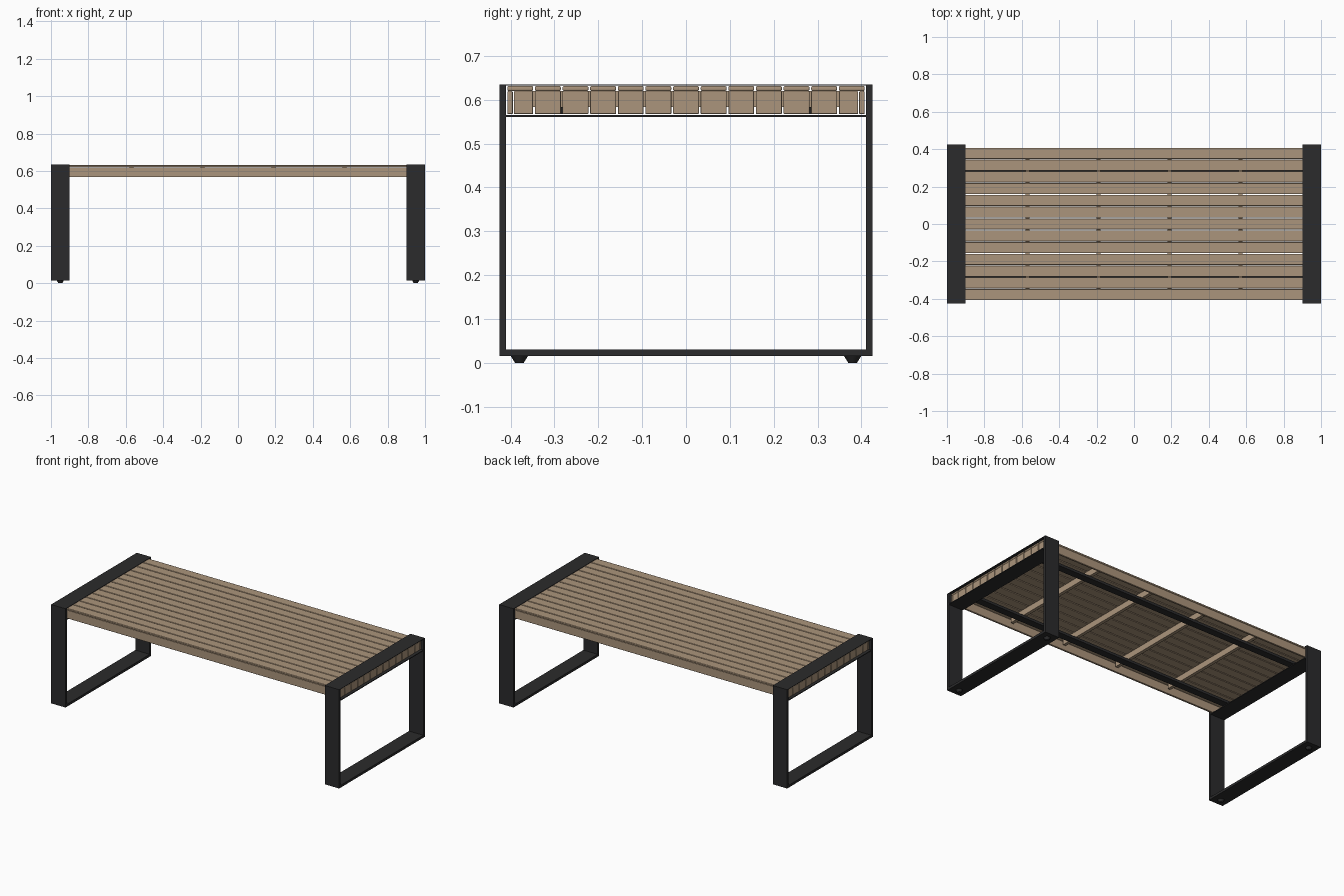
import bpy
import bmesh

cube = bpy.data.objects.get("Cube")
if cube:
    bpy.data.objects.remove(cube, do_unlink=True)


def material(name, color):
    mat = bpy.data.materials.new(name)
    mat.use_nodes = True
    mat.diffuse_color = (*color, 1)
    bsdf = next(n for n in mat.node_tree.nodes if n.type == "BSDF_PRINCIPLED")
    bsdf.inputs["Base Color"].default_value = (*color, 1)
    return mat


wood = material("light wood", (0.41, 0.30, 0.20))
metal = material("dark metal", (0.024, 0.024, 0.025))


def box(name, x, y, z, mat, bevel=0):
    """Box spanning the (low, high) pairs x, y and z, with optional soft edges."""
    spans = (x, y, z)
    bpy.ops.mesh.primitive_cube_add(size=1, location=[(a + b) / 2 for a, b in spans])
    obj = bpy.context.object
    obj.name = name
    obj.scale = [b - a for a, b in spans]
    bpy.ops.object.transform_apply(location=False, rotation=False, scale=True)
    obj.data.materials.append(mat)
    if bevel:
        mod = obj.modifiers.new("soft edges", "BEVEL")
        mod.width = bevel
        mod.segments = 2
        bpy.ops.object.shade_smooth_by_angle()
    return obj


def span(centre, width):
    return (centre - width / 2, centre + width / 2)


# Seat: thin planks with a turned-down block at each end
COUNT = 13
PITCH = 0.063
PLANK = 0.059
LENGTH = 0.985
for i in range(COUNT):
    y = (i - COUNT // 2) * PITCH
    box("seat_slat", (-LENGTH, LENGTH), span(y, PLANK), (0.62, 0.631), wood, 0.003)
    outer = i in (0, COUNT - 1)
    side = 1 if y > 0 else -1
    end_y, end_w = (y - side * 0.0075, PLANK - 0.015) if outer else (y, PLANK)
    for s in (-1, 1):
        box("slat_end", span(s * (LENGTH - 0.006), 0.012), span(end_y, end_w),
            (0.567, 0.6195), wood, 0.002)
    # Long edge board closing the front and back
    if outer:
        box("edge_board", (-LENGTH, LENGTH), span(side * 0.401, 0.012),
            (0.567, 0.6195), wood, 0.002)

# Battens under the slats, carried by two metal rails
for x in (-0.57, -0.19, 0.19, 0.57):
    box("cross_batten", span(x, 0.02), (-0.375, 0.375), (0.583, 0.62), wood)
for s in (-1, 1):
    box("support_rail", (-0.97, 0.97), span(s * 0.285, 0.045), (0.567, 0.583), metal)

# End frames: flat bar loops around the ends of the seat
for s in (-1, 1):
    x = span(s * 0.95, 0.1)
    for t in (-1, 1):
        box("frame_leg", x, span(t * 0.4175, 0.015), (0.015, 0.635), metal)
        # Tapered foot
        bpy.ops.mesh.primitive_cone_add(vertices=16, radius1=0.01, radius2=0.02,
                                        depth=0.016, location=(s * 0.95, t * 0.38, 0.008))
        foot = bpy.context.object
        foot.name = "foot"
        foot.data.materials.append(metal)
        bpy.ops.object.shade_smooth_by_angle()
    box("frame_base", x, (-0.41, 0.41), (0.015, 0.03), metal)
    box("frame_top_plate", x, (-0.41, 0.41), (0.632, 0.635), metal)
    box("frame_seat_plate", x, (-0.41, 0.41), (0.56, 0.565), metal)
